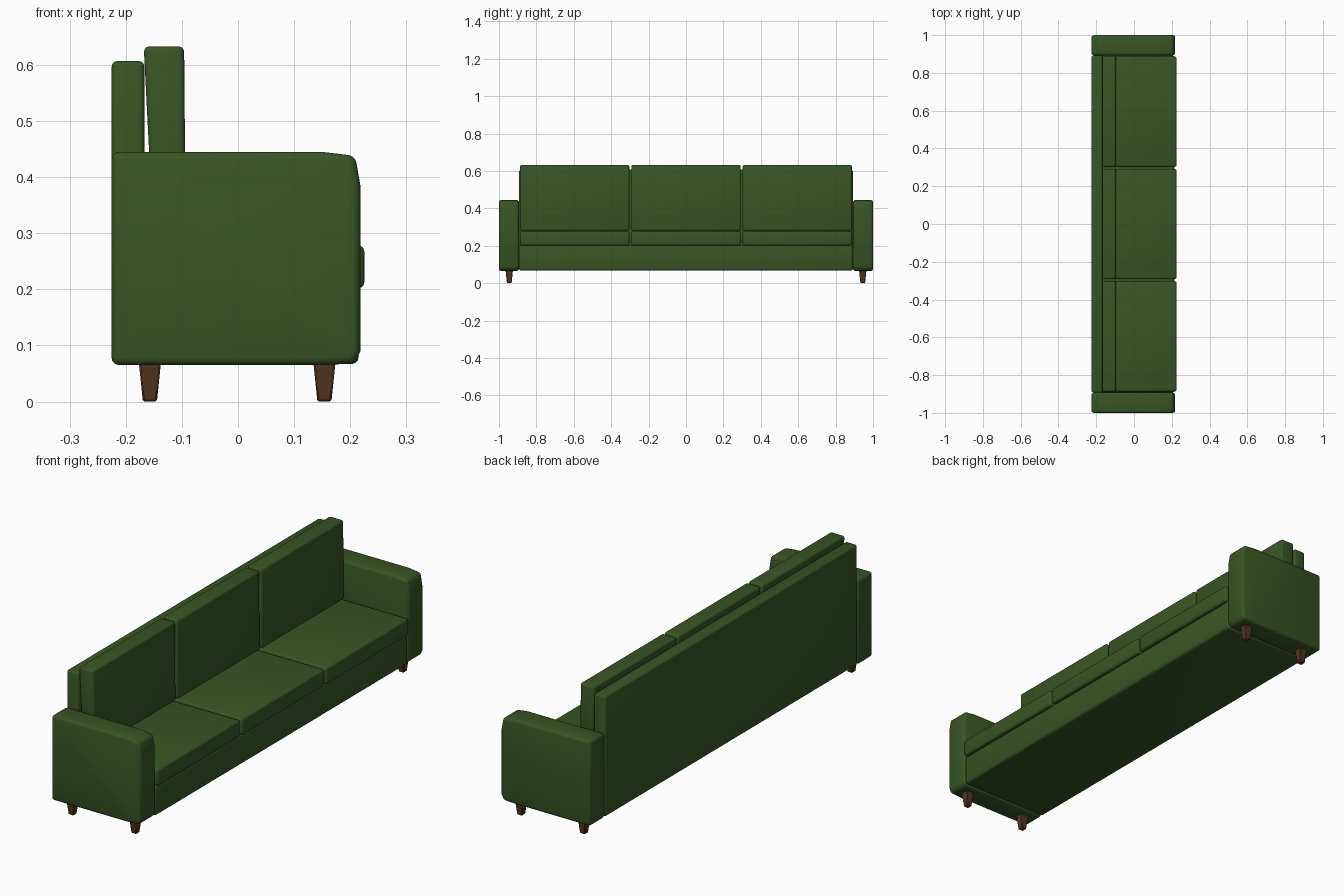
import bpy, bmesh, math

if "Cube" in bpy.data.objects:
    bpy.data.objects.remove(bpy.data.objects["Cube"])


def material(name, color):
    m = bpy.data.materials.new(name)
    m.diffuse_color = color
    m.use_nodes = True
    m.node_tree.nodes["Principled BSDF"].inputs["Base Color"].default_value = m.diffuse_color
    return m


GREEN = material("green_fabric", (0.04, 0.09, 0.018, 1))
WOOD = material("dark_wood", (0.085, 0.035, 0.015, 1))


def finish(name, bm, mat, bevel, segments=3):
    """Round the sharp edges, shade smooth and add to the scene."""
    bmesh.ops.recalc_face_normals(bm, faces=bm.faces)
    sharp = [e for e in bm.edges if e.calc_face_angle(0) > math.radians(30)]
    bmesh.ops.bevel(bm, geom=sharp, offset=bevel, segments=segments,
                    profile=0.5, affect='EDGES', clamp_overlap=True)
    me = bpy.data.meshes.new(name)
    bm.to_mesh(me)
    bm.free()
    me.materials.append(mat)
    ob = bpy.data.objects.new(name, me)
    bpy.context.collection.objects.link(ob)
    bpy.ops.object.select_all(action='DESELECT')
    ob.select_set(True)
    bpy.context.view_layer.objects.active = ob
    bpy.ops.object.shade_smooth_by_angle(angle=math.radians(40))
    return ob


def prism(name, profile, y0, y1, bevel):
    """Extrude an (x, z) side profile from y0 to y1."""
    bm = bmesh.new()
    face = bm.faces.new([bm.verts.new((x, y0, z)) for x, z in profile])
    ext = bmesh.ops.extrude_face_region(bm, geom=[face])
    verts = [v for v in ext["geom"] if isinstance(v, bmesh.types.BMVert)]
    bmesh.ops.translate(bm, verts=verts, vec=(0, y1 - y0, 0))
    return finish(name, bm, GREEN, bevel)


def rect(x0, x1, z0, z1):
    return [(x0, z0), (x1, z0), (x1, z1), (x0, z1)]


# Base and back frame between the arms
prism("base", rect(-0.20, 0.215, 0.067, 0.203), -0.892, 0.892, 0.012)
prism("back_frame", rect(-0.225, -0.167, 0.067, 0.607), -0.892, 0.892, 0.01)

# Arms with softened front corners
arm = [(-0.225, 0.065), (0.15, 0.065), (0.208, 0.068), (0.218, 0.09),
       (0.218, 0.385), (0.209, 0.438), (0.15, 0.445), (-0.225, 0.445)]
for side, y0, y1 in (("left", -1.0, -0.893), ("right", 0.893, 1.0)):
    prism(side + "_arm", arm, y0, y1, 0.013)

# Three seat cushions and three wedge-shaped back cushions
back = [(-0.15, 0.28), (-0.093, 0.28), (-0.096, 0.633), (-0.168, 0.633)]
for i in (-1, 0, 1):
    y = i * 0.595
    prism(f"seat_cushion_{i + 2}", rect(-0.168, 0.225, 0.202, 0.278),
          y - 0.292, y + 0.292, 0.01)
    prism(f"back_cushion_{i + 2}", back, y - 0.292, y + 0.292, 0.01)

# Tapered legs under the arms
for x, row in ((-0.157, "back"), (0.154, "front")):
    for y, side in ((-0.945, "left"), (0.945, "right")):
        bm = bmesh.new()
        bmesh.ops.create_cube(bm, size=1)
        for v in bm.verts:
            r = 0.02 if v.co.z > 0 else 0.0125
            z = 0.072 if v.co.z > 0 else 0.0
            v.co = (x + math.copysign(r, v.co.x), y + math.copysign(r, v.co.y), z)
        finish(f"{row}_{side}_leg", bm, WOOD, 0.003, 1)
